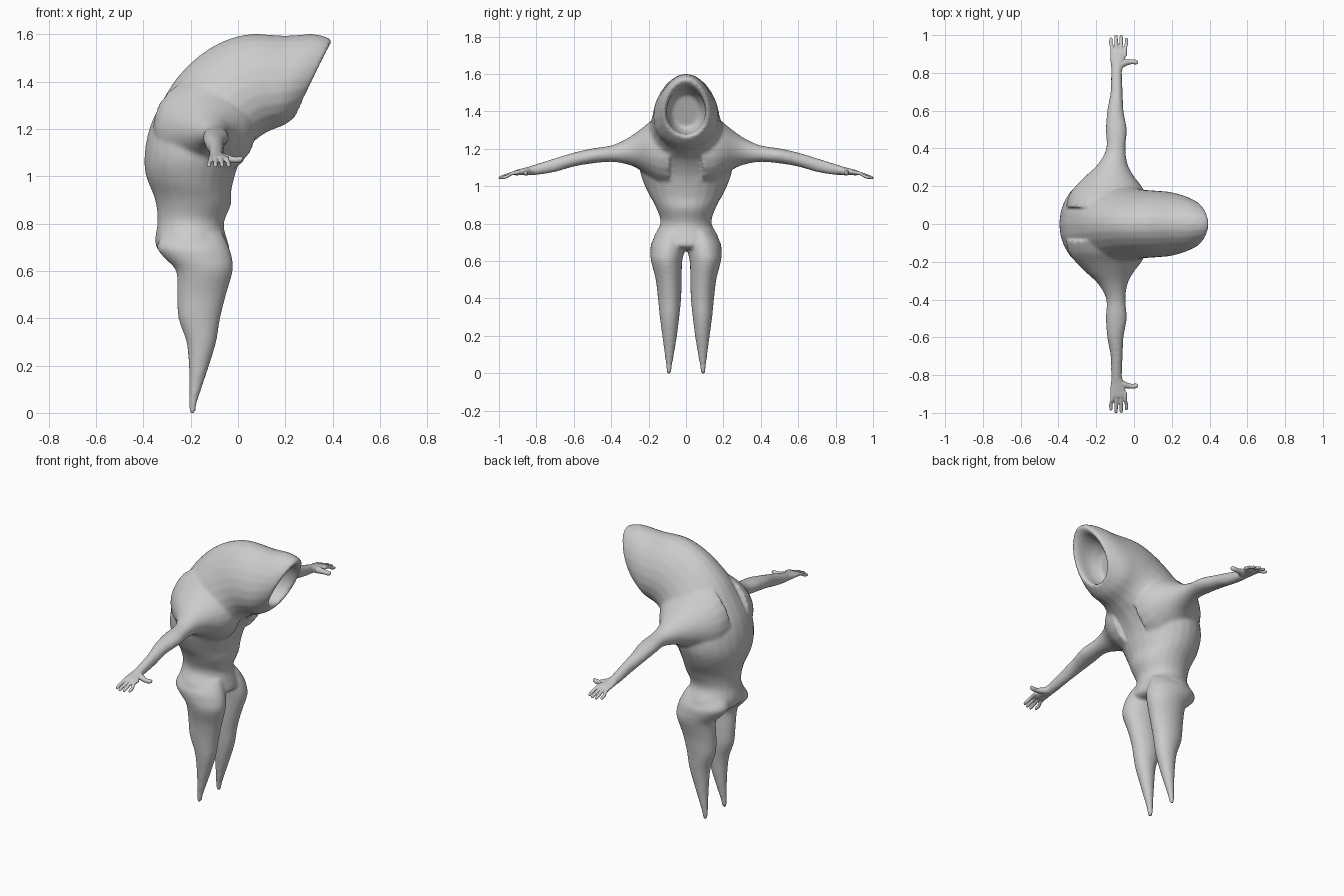
import bpy, bmesh, math
from mathutils import Vector

skin = bpy.data.materials.new("pale grey skin")
skin.diffuse_color = (0.6, 0.6, 0.6, 1)
SEG = 24


def loft(bm, rings):
    """Skin closed rings given as (centre, half axis u, half axis v, pinch of the -u end)."""
    loops = []
    for c, u, v, k in rings:
        loops.append([bm.verts.new(Vector(c) + Vector(u) * math.cos(a)
                                   + Vector(v) * math.sin(a) * (1 + k * math.cos(a)))
                      for a in (2 * math.pi * i / SEG for i in range(SEG))])
    for a, b in zip(loops, loops[1:]):
        for i in range(SEG):
            j = (i + 1) % SEG
            bm.faces.new((a[i], a[j], b[j], b[i]))
    bm.faces.new(loops[0][::-1])
    bm.faces.new(loops[-1])


def finish(bm, name, voxel, smooth):
    """Fuse overlapping lofts into one soft skin."""
    bmesh.ops.recalc_face_normals(bm, faces=bm.faces)
    mesh = bpy.data.meshes.new(name)
    bm.to_mesh(mesh)
    bm.free()
    mesh.materials.append(skin)
    ob = bpy.data.objects.new(name, mesh)
    bpy.context.collection.objects.link(ob)
    rm = ob.modifiers.new("fuse", 'REMESH')
    rm.mode = 'VOXEL'
    rm.voxel_size = voxel
    rm.use_smooth_shade = True
    sm = ob.modifiers.new("soften", 'SMOOTH')
    sm.factor = 0.5
    sm.iterations = smooth


def spline(rows, n=4):
    """Catmull-Rom resampling of rows of numbers."""
    out = []
    for i in range(len(rows) - 1):
        p0, p1, p2, p3 = (rows[max(0, min(len(rows) - 1, i + k))] for k in (-1, 0, 1, 2))
        for s in range(n):
            t = s / n
            out.append([b + 0.5 * t * (c - a + t * (2*a - 5*b + 4*c - d + t * (3*(b - c) + d - a)))
                        for a, b, c, d in zip(p0, p1, p2, p3)])
    return out + [list(rows[-1])]


body = bmesh.new()

# Torso, hunched head and mouth hollow: back x, z, front x, z, half width, pinch
trunk = [
    (-.27, .65, -.06, .665, .085, 0), (-.335, .685, -.035, .685, .16, 0),
    (-.35, .73, -.045, .73, .172, 0), (-.34, .81, -.06, .80, .136, 0),
    (-.35, .90, -.03, .88, .162, 0), (-.388, 1.0, -.028, .94, .205, 0),
    (-.395, 1.08, -.005, 1.03, .24, 0), (-.38, 1.18, .02, 1.085, .25, .05),
    (-.34, 1.28, .06, 1.14, .235, .1), (-.25, 1.425, .10, 1.172, .205, .15),
    (-.12, 1.54, .13, 1.19, .182, .18), (.03, 1.598, .155, 1.20, .175, .18),
    (.20, 1.594, .18, 1.21, .168, .18), (.32, 1.60, .21, 1.225, .15, .15),
    (.394, 1.577, .247, 1.26, .122, .12), (.365, 1.54, .235, 1.275, .105, .1),
    (.27, 1.52, .18, 1.285, .10, 0), (.20, 1.49, .13, 1.31, .075, 0),
]
loft(body, [(((bx + fx) / 2, 0, (bz + fz) / 2), ((fx - bx) / 2, 0, (fz - bz) / 2), (0, w, 0), k)
            for bx, bz, fx, fz, w, k in spline(trunk)])

# Legs: z, back x, front x, inner y, outer y
leg = [
    (.76, -.32, -.065, .0, .145), (.70, -.342, -.038, -.002, .184),
    (.655, -.312, -.025, .006, .19),
    (.60, -.262, -.022, .02, .187), (.50, -.258, -.05, .023, .162),
    (.40, -.252, -.075, .026, .15), (.30, -.218, -.092, .036, .14),
    (.20, -.208, -.122, .048, .127), (.10, -.206, -.155, .064, .114),
    (.03, -.209, -.176, .076, .106), (-.004, -.203, -.18, .08, .102),
]
# Arms: y, back x, front x, bottom z, top z
arm = [
    (.09, -.36, .08, .99, 1.42), (.15, -.345, .065, 1.01, 1.385),
    (.20, -.31, .04, 1.05, 1.34), (.26, -.25, -.005, 1.095, 1.292),
    (.32, -.188, -.035, 1.118, 1.252), (.40, -.147, -.045, 1.13, 1.218),
    (.50, -.15, -.038, 1.122, 1.202), (.60, -.142, -.055, 1.105, 1.18),
    (.70, -.124, -.06, 1.076, 1.15), (.80, -.121, -.063, 1.06, 1.118),
    (.86, -.118, -.065, 1.06, 1.10),
]
# Palm, in the same order as the arm
palm = [
    (.80, -.117, -.067, 1.064, 1.114), (.84, -.122, -.055, 1.06, 1.104),
    (.88, -.126, -.045, 1.06, 1.094), (.91, -.125, -.038, 1.058, 1.086),
    (.922, -.12, -.042, 1.062, 1.08),
]
# Finger x at knuckle, x at tip, tip y
fingers = [(-.115, -.122, .985), (-.093, -.095, 1.0), (-.07, -.068, .998), (-.047, -.040, .983)]


def limb_rings(rows, s):
    return [(((b + f) / 2, s * y, (lo + hi) / 2), ((f - b) / 2, 0, 0), (0, 0, (hi - lo) / 2), 0)
            for y, b, f, lo, hi in spline(rows)]


for s, side in ((1, "left"), (-1, "right")):
    loft(body, [(((b + f) / 2, s * (i + o) / 2, z), ((f - b) / 2, 0, 0), (0, (o - i) / 2, 0), 0)
                for z, b, f, i, o in spline(leg)])
    loft(body, limb_rings(arm, s))

    # Hand with four fingers and a thumb
    hand = bmesh.new()
    loft(hand, limb_rings(palm, s))
    for x0, x1, tip in fingers:
        path = [(x0, .89, 1.076, .0105), (x0, .93, 1.068, .0098),
                (x1, tip - .03, 1.054, .0095), (x1, tip - .006, 1.046, .0085),
                (x1, tip + .002, 1.044, .005)]
        loft(hand, [((x, s * y, z), (r, 0, 0), (0, 0, r), 0) for x, y, z, r in spline(path)])
    thumb = [(-.085, .835, 1.082, .02), (-.05, .85, 1.076, .018), (-.02, .858, 1.07, .013),
             (.005, .858, 1.07, .013), (.018, .856, 1.073, .010), (.022, .856, 1.074, .004)]
    loft(hand, [((x, s * y, z), (0, r, 0), (0, 0, r), 0) for x, y, z, r in spline(thumb)])
    finish(hand, side + "_hand", .0035, 3)

finish(body, "body", .01, 5)
